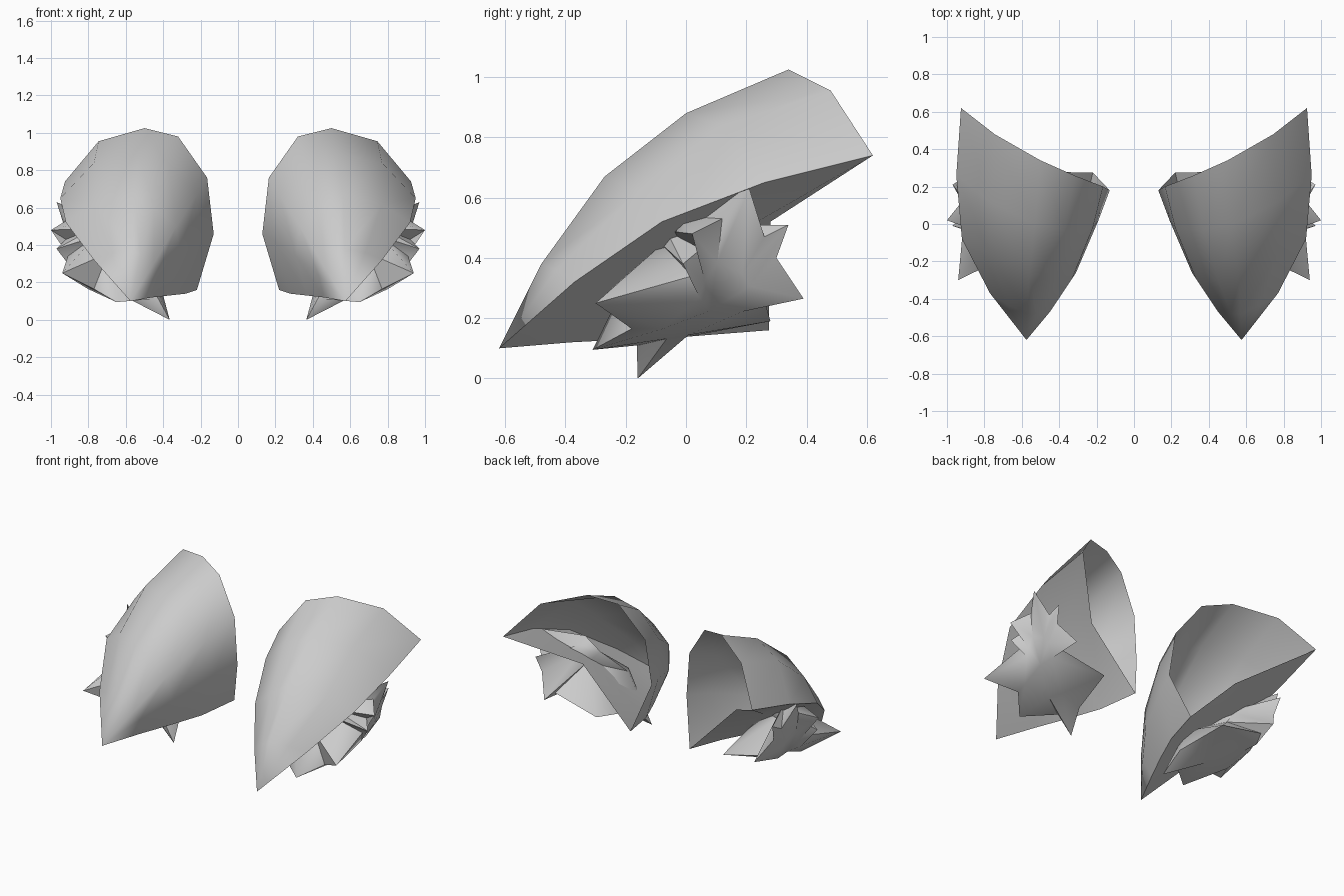
import bpy, bmesh, math
from mathutils import Vector

if "Cube" in bpy.data.objects:
    bpy.data.objects.remove(bpy.data.objects["Cube"])


def finish(name, bm, angle, direction=None):
    """Turn a bmesh into an object mirrored across x, smooth by angle."""
    bmesh.ops.recalc_face_normals(bm, faces=bm.faces)
    if direction:
        total = sum((f.normal * f.calc_area() for f in bm.faces), Vector())
        if total.dot(Vector(direction)) < 0:
            bmesh.ops.reverse_faces(bm, faces=bm.faces)
    me = bpy.data.meshes.new(name)
    bm.to_mesh(me)
    bm.free()
    ob = bpy.data.objects.new(name, me)
    bpy.context.collection.objects.link(ob)
    bpy.ops.object.select_all(action='DESELECT')
    ob.select_set(True)
    bpy.context.view_layer.objects.active = ob
    bpy.ops.object.shade_smooth_by_angle(angle=math.radians(angle))
    mir = ob.modifiers.new("mirror", 'MIRROR')
    mir.use_mirror_merge = False
    return ob


def skin(bm, ribs, tip):
    """Surface between neighbouring ribs, all meeting at one tip."""
    t = bm.verts.new(tip)
    cols = [[bm.verts.new(p) for p in r] for r in ribs]
    for a, b in zip(cols, cols[1:]):
        for i in range(len(a) - 1):
            bm.faces.new((a[i], a[i + 1], b[i + 1], b[i]))
        bm.faces.new((a[-1], t, b[-1]))


# Ribs run from the open back edge toward the front tip
tip = (.575, -.62, .10)
outer = [(.925, .62, .74), (.95, .26, .65), (.92, -.08, .52), (.77, -.37, .32)]
inner = [(.22, .275, .16), (.28, .02, .14), (.37, -.19, .13), (.46, -.38, .12)]
middle = [(.57, .28, .52), (.63, .08, .43), (.65, -.14, .33), (.61, -.38, .20)]
dome = [
    [(.745, .48, .955), (.77, .12, .84), (.77, -.16, .62), (.68, -.43, .36)],
    [(.50, .34, 1.025), (.53, 0, .88), (.56, -.27, .67), (.57, -.48, .38)],
    [(.32, .26, .98), (.37, -.03, .82), (.45, -.30, .60), (.52, -.48, .35)],
    [(.165, .20, .76), (.22, -.02, .67), (.33, -.29, .50), (.45, -.47, .30)],
    [(.13, .18, .46), (.19, .02, .43), (.31, -.26, .34), (.43, -.43, .24)],
]

# Domed shoulder plate
bm = bmesh.new()
skin(bm, [outer] + dome + [inner], tip)
finish("shoulder_plate", bm, 60, (0, -.3, 1))

# Arched lining closing the underside
bm = bmesh.new()
skin(bm, [outer, middle, inner], tip)
finish("plate_lining", bm, 60, (.3, 0, -1))

# Jagged fur tuft: each spike is followed by the notch after it
spikes = [(.97, .21, .63), (1.0, .02, .48), (.97, -.01, .38), (.94, -.30, .25),
          (.65, -.31, .095), (.365, -.16, 0), (.47, .28, .19),
          (.78, .39, .265), (.88, .34, .51)]
notches = [(.92, .12, .53), (.92, .05, .43), (.91, .02, .34), (.77, -.18, .165),
           (.47, -.16, .11), (.40, -.04, .13), (.79, .26, .26),
           (.86, .30, .40), (.89, .26, .47)]
base, crown = Vector((.80, .08, .24)), Vector((.62, .02, .49))
bulge, lift = Vector((.02, 0, -.03)), Vector((0, -.10, .03))

bm = bmesh.new()
S = [bm.verts.new(p) for p in spikes]
N = [bm.verts.new(p) for p in notches]
R = [bm.verts.new(base.lerp(Vector(p), .6) + bulge) for p in notches]
T = [bm.verts.new(crown.lerp(Vector(p), .5) + lift) for p in notches]
b, c = bm.verts.new(base + bulge * .5), bm.verts.new(crown)
for i in range(len(S)):
    p = i - 1
    for f in ((N[p], S[i], R[p]), (S[i], N[i], R[i]), (S[i], R[i], R[p]),
              (R[p], R[i], b), (S[i], N[p], T[p]), (S[i], T[i], N[i]),
              (S[i], T[p], T[i]), (T[p], c, T[i])):
        bm.faces.new(f)
finish("fur_tuft", bm, 50)
